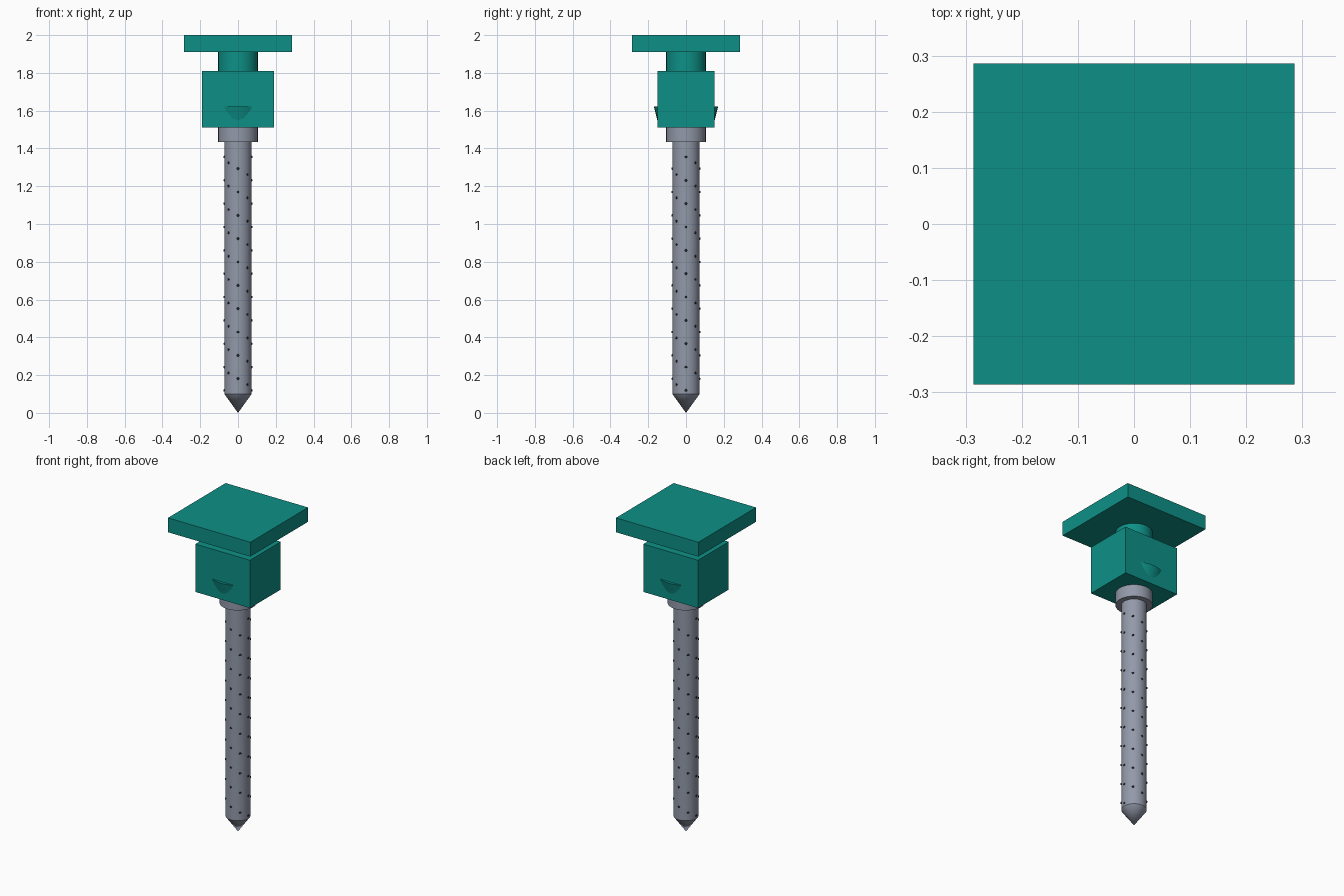
import bpy
import math
from mathutils import Vector

if "Cube" in bpy.data.objects:
    bpy.data.objects.remove(bpy.data.objects["Cube"])


def material(name, rgb):
    m = bpy.data.materials.new(name)
    m.diffuse_color = (*rgb, 1)
    m.use_nodes = True
    m.node_tree.nodes["Principled BSDF"].inputs["Base Color"].default_value = m.diffuse_color
    return m


teal = material("teal", (0.004, 0.28, 0.24))
steel = material("steel grey", (0.29, 0.32, 0.40))
dark = material("dark steel", (0.03, 0.033, 0.045))


def finish(name, mat):
    ob = bpy.context.object
    ob.name = name
    ob.data.materials.append(mat)
    return ob


def box(name, sx, sy, z0, z1, mat):
    bpy.ops.mesh.primitive_cube_add(size=1, location=(0, 0, (z0 + z1) / 2))
    ob = finish(name, mat)
    ob.scale = (sx, sy, z1 - z0)
    bpy.ops.object.transform_apply(location=False, rotation=False)
    return ob


def round_part(name, r0, r1, z0, z1, mat, sides=32):
    bpy.ops.mesh.primitive_cone_add(vertices=sides, radius1=r0, radius2=r1,
                                    depth=z1 - z0, location=(0, 0, (z0 + z1) / 2))
    ob = finish(name, mat)
    bpy.ops.object.shade_smooth_by_angle(angle=math.radians(30))
    return ob


# Head: square top plate, neck and motor block
box("top_plate", 0.572, 0.572, 1.91, 2.0, teal)
round_part("neck", 0.105, 0.105, 1.81, 1.91, teal)
box("motor_block", 0.38, 0.304, 1.51, 1.81, teal)

# Tapered bearing that bulges through the front and back of the block
round_part("tapered_bearing", 0.143, 0.17, 1.512, 1.622, teal)

# Shaft: collar, rod and pointed tip
round_part("collar", 0.105, 0.105, 1.435, 1.51, steel)
round_part("rod", 0.072, 0.072, 0.10, 1.435, steel)
round_part("pointed_tip", 0.0, 0.072, 0.0, 0.10, steel)

# Studs winding down the rod in two opposite spirals
stud_mesh = None
for k in range(41):
    for start in (0, math.pi):
        a = start + k * math.pi / 4
        out = Vector((math.cos(a), math.sin(a), 0))
        pos = out * 0.0715 + Vector((0, 0, 1.355 - 0.0309 * k))
        if stud_mesh is None:
            bpy.ops.mesh.primitive_cone_add(vertices=8, radius1=0.009,
                                            radius2=0.005, depth=0.008)
            stud = finish("stud", dark)
            stud_mesh = stud.data
        else:
            stud = bpy.data.objects.new("stud", stud_mesh)
            bpy.context.collection.objects.link(stud)
        stud.location = pos
        stud.rotation_euler = out.to_track_quat('Z', 'Y').to_euler()
